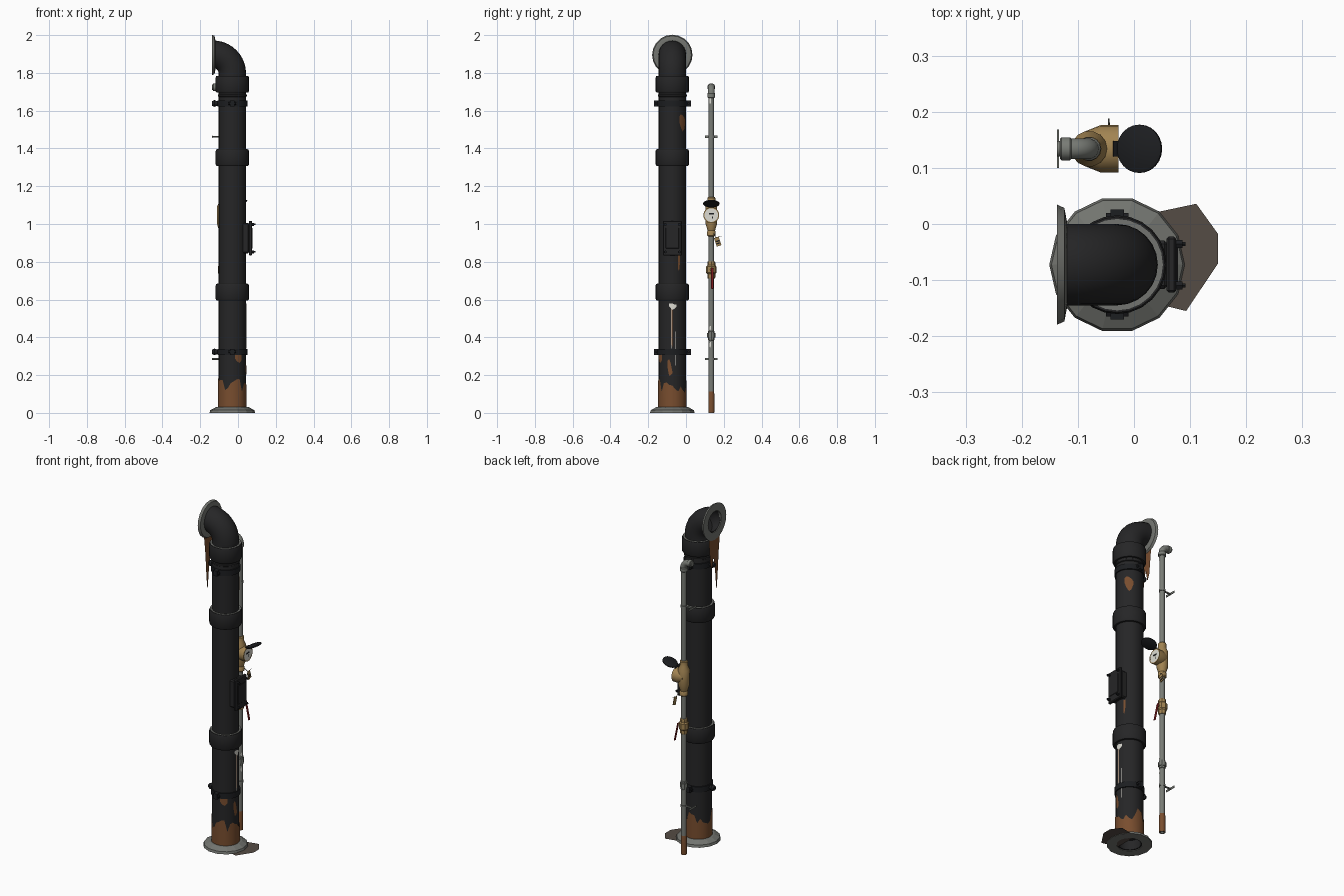
import bpy, math, random
from mathutils import Vector

if "Cube" in bpy.data.objects:
    bpy.data.objects.remove(bpy.data.objects["Cube"])
random.seed(4)
R = math.radians

def material(name, c):
    m = bpy.data.materials.new(name)
    m.diffuse_color = (*c, 1)
    m.use_nodes = True
    m.node_tree.nodes["Principled BSDF"].inputs["Base Color"].default_value = m.diffuse_color
    return m

BLACK = material("black iron", (.019, .019, .020))
DARK = material("black plastic", (.012, .013, .015))
GREY = material("galvanised grey", (.19, .20, .18))
MORTAR = material("mortar grey", (.17, .175, .16))
BRASS = material("brass", (.36, .23, .085))
RUST = material("rust", (.19, .075, .028))
STAIN = material("damp stain", (.09, .072, .058))
WHITE = material("off white", (.72, .71, .65))
RED = material("red handle", (.30, .015, .018))

def mesh(name, verts, faces, mat, smooth=True):
    me = bpy.data.meshes.new(name)
    me.from_pydata([tuple(v) for v in verts], [], faces)
    me.materials.append(mat)
    ob = bpy.data.objects.new(name, me)
    bpy.context.collection.objects.link(ob)
    if smooth:
        bpy.context.view_layer.objects.active = ob
        ob.select_set(True)
        bpy.ops.object.shade_smooth_by_angle(angle=R(35))
        ob.select_set(False)
    return ob

def skin(rings, n, closed=False):
    """Quads between successive rings of n points, with end caps or a closed loop."""
    k, f = len(rings), []
    for i in range(k if closed else k - 1):
        a, b = i * n, (i + 1) % k * n
        f += [(a + j, a + (j + 1) % n, b + (j + 1) % n, b + j) for j in range(n)]
    if not closed:
        f += [tuple(reversed(range(n))), tuple(range((k - 1) * n, k * n))]
    return [p for r in rings for p in r], f

def lathe(name, prof, loc, mat, axis=(0, 0, 1), n=24, closed=False, smooth=True):
    q = Vector((0, 0, 1)).rotation_difference(Vector(axis).normalized())
    rings = [[q @ Vector((r * math.cos(2 * math.pi * j / n), r * math.sin(2 * math.pi * j / n), z)) + Vector(loc)
              for j in range(n)] for r, z in prof]
    return mesh(name, *skin(rings, n, closed), mat, smooth)

def rod(name, a, b, r, mat, n=8):
    d = Vector(b) - Vector(a)
    return lathe(name, [(r, 0), (r, d.length)], a, mat, d, n)

def box(name, lo, hi, mat, bevel=0):
    v = [(x, y, z) for x in (lo[0], hi[0]) for y in (lo[1], hi[1]) for z in (lo[2], hi[2])]
    f = [(0, 1, 3, 2), (4, 6, 7, 5), (0, 4, 5, 1), (2, 3, 7, 6), (0, 2, 6, 4), (1, 5, 7, 3)]
    ob = mesh(name, v, f, mat, False)
    if bevel:
        m = ob.modifiers.new("bevel", 'BEVEL')
        m.width, m.segments = bevel, 1
    return ob

def elbow(name, c, bend, steps, mat, n=24):
    """Quarter bend in the xz plane; steps are (angle, radius)."""
    rings = []
    for t, r in steps:
        e = Vector((math.cos(R(t)), 0, math.sin(R(t))))
        rings.append([Vector(c) + e * (bend + r * math.cos(2 * math.pi * j / n))
                      + Vector((0, -r * math.sin(2 * math.pi * j / n), 0)) for j in range(n)])
    return mesh(name, *skin(rings, n), mat)

def patch(name, c, r, cols, mat):
    """Paint-thin curved plate on a pipe; cols are (angle, low z, high z)."""
    v, f = [], []
    for a, lo, hi in cols:
        p = (c[0] + r * math.cos(R(a)), c[1] + r * math.sin(R(a)))
        v += [(*p, lo), (*p, hi)]
    for i in range(len(cols) - 1):
        f.append((2 * i, 2 * i + 2, 2 * i + 3, 2 * i + 1))
    return mesh(name, v, f, mat)

# --- large drain stack ---
PX, PY, PR, WALL = -.03, -.0725, .0725, -.137
P = (PX, PY)
lathe("drain_pipe", [(.06, .06), (.06, .004), (PR, .004), (PR, 1.8)], (PX, PY, 0), BLACK)
lathe("base_collar", [(.068, .001), (.121, 0), (.117, .014), (.088, .03), (.068, .03)],
      (PX, PY, 0), MORTAR, n=14, closed=True, smooth=False)
for i, z in enumerate((.595, 1.307, 1.695)):
    lathe(f"pipe_hub_{i}", [(.07, 0), (.083, 0), (.088, .008), (.088, .08), (.085, .088), (.079, .088), (.07, .08)],
          (PX, PY, z), BLACK, closed=True)
    lathe(f"hub_caulking_{i}", [(.071, .08), (.0815, .08), (.0815, .0895), (.071, .0895)],
          (PX, PY, z), MORTAR, closed=True)
lathe("upper_pipe_bead", [(.071, 0), (.077, .004), (.077, .012), (.071, .016)], (PX, PY, 1.672), BLACK)
elbow("top_elbow", (-.132, PY, 1.797), .102, [(t, PR) for t in range(0, 91, 9)]
      + [(90, .061), (70, .061), (45, .061)], BLACK)
lathe("wall_flange", [(.061, 0), (.107, 0), (.101, .013), (.074, .018), (.061, .014)],
      (WALL, PY, 1.895), MORTAR, (1, 0, 0), n=20, closed=True)

# pipe clamps with ears, bolts and wall stems
for i, z in enumerate((.323, 1.638)):
    lathe(f"clamp_band_{i}", [(.071, -.016), (.079, -.016), (.079, .016), (.071, .016)], (PX, PY, z), DARK, closed=True)
    for s in (-1, 1):
        y = PY + s * .086
        box(f"clamp_ear_{i}_{s}", (PX - .012, y - .012, z - .016), (PX + .012, y + .012, z + .016), DARK)
        rod(f"clamp_bolt_{i}_{s}", (PX - .02, y, z), (PX + .02, y, z), .007, DARK, 6)
    lathe(f"clamp_stem_{i}", [(.012, 0), (.018, .012), (.011, .03), (.011, .045)], (WALL, PY, z), DARK, (1, 0, 0), 10)

# access hatch with corner bolts
HZ = .925
box("hatch_neck", (PX + .03, PY - .043, HZ - .08), (.06, PY + .043, HZ + .08), BLACK, .006)
box("hatch_door", (.058, PY - .05, HZ - .092), (.075, PY + .05, HZ + .092), BLACK, .004)
box("hatch_panel", (.074, PY - .035, HZ - .055), (.078, PY + .035, HZ + .055), BLACK, .002)
for s in (-1, 1):
    for t in (-1, 1):
        rod(f"hatch_bolt_{s}_{t}", (.07, PY + s * .037, HZ + t * .073), (.086, PY + s * .037, HZ + t * .073), .008, DARK, 6)
        rod(f"hatch_stud_{s}_{t}", (.084, PY + s * .037, HZ + t * .073), (.092, PY + s * .037, HZ + t * .073), .004, DARK, 6)

# rust, limescale and damp
patch("base_rust", P, .0762, [(a, .02, .145 if a in (0, 360) else random.uniform(.105, .19))
                              for a in range(0, 361, 12)], RUST)
RP = PR + .0015
patch("rust_patch_high", P, RP, [(30, 1.54, 1.57), (38, 1.51, 1.58), (48, 1.49, 1.575), (58, 1.50, 1.565), (66, 1.53, 1.55)], RUST)
patch("rust_patch_low", P, RP, [(-20, .24, .275), (-13, .195, .285), (-6, .20, .26), (0, .21, .22)], RUST)
patch("rust_patch_front", P, RP, [(-78, .285, .307), (-68, .27, .307), (-58, .265, .307), (-48, .28, .307)], RUST)
patch("hatch_rust_streak", P, RP, [(25, .76, .835), (29, .75, .835), (33, .79, .835)], RUST)
patch("limescale_patch", P, RP, [(-14, .565, .578), (-7, .555, .58), (0, .545, .58), (8, .55, .575), (17, .56, .575)], WHITE)
patch("limescale_streak_a", P, RP, [(-6, .34, .56), (-2.5, .34, .56)], WHITE)
patch("limescale_streak_b", P, RP, [(13, .25, .43), (16, .25, .43)], WHITE)
patch("rust_streak", P, RP, [(-2.5, .36, .55), (1, .345, .55)], RUST)
mesh("wall_rust_drip", [(WALL + .003, y, z) for y, z in
     ((-.125, 1.81), (-.02, 1.81), (-.035, 1.66), (-.05, 1.62), (-.065, 1.69), (-.08, 1.6), (-.092, 1.48), (-.102, 1.56), (-.112, 1.7))],
     [tuple(range(9))], RUST, False)
mesh("floor_damp_stain", [(x, y, .002) for x, y in
     ((.0, .0), (.045, .022), (.111, .036), (.15, -.018), (.15, -.07), (.093, -.155), (.06, -.147), (.0, -.12))],
     [tuple(reversed(range(8)))], STAIN, False)

# --- small water pipe ---
WX, WY = -.08, .134
W = (WX, WY)
lathe("water_pipe", [(.009, .02), (.009, 0), (.0145, 0), (.0145, 1.70)], (WX, WY, 0), GREY, n=14)
lathe("water_pipe_rust", [(.0145, .001), (.0165, .001), (.0165, .10), (.0145, .112)], (WX, WY, 0), RUST, n=14, closed=True)
lathe("elbow_socket_low", [(.017, 0), (.021, .003), (.021, .022), (.018, .026)], (WX, WY, 1.668), GREY, n=14)
elbow("water_elbow", (-.112, WY, 1.692), .032, [(t, .0185) for t in range(0, 91, 15)], GREY, 14)
lathe("elbow_socket_wall", [(.018, 0), (.021, .003), (.021, .018), (.018, .021)], (-.132, WY, 1.724), GREY, (1, 0, 0), 14)
rod("wall_stub", (WALL, WY, 1.724), (-.125, WY, 1.724), .0145, GREY, 14)
lathe("pipe_union", [(.0145, -.026), (.018, -.024), (.018, -.012), (.022, -.012), (.022, .012), (.018, .012), (.018, .022), (.0145, .024)],
      (WX, WY, .41), GREY, n=8)
for i, z in enumerate((.285, 1.462)):
    lathe(f"bracket_ring_{i}", [(.0145, -.006), (.018, -.006), (.018, .006), (.0145, .006)], (WX, WY, z), GREY, n=14, closed=True)
    rod(f"bracket_stem_{i}", (WALL, WY, z), (WX - .016, WY, z), .005, GREY)
    box(f"bracket_plate_{i}", (WALL, WY - .034, z - .006), (WALL + .003, WY + .034, z + .006), GREY)
for i, (z, h) in enumerate(((1.635, .035), (.435, .025), (.345, .03))):
    patch(f"pipe_limescale_{i}", W, .0155, [(-45, z + .01, z + h - .01), (-25, z, z + h), (-5, z + .008, z + h)], WHITE)

# stop valve with red lever
lathe("valve_body", [(.019, .712), (.021, .718), (.021, .735), (.027, .742), (.027, .775), (.021, .782), (.021, .797), (.019, .802)],
      (WX, WY, 0), BRASS, n=8, smooth=False)
rod("valve_stem", (WX, WY, .757), (-.046, WY, .757), .009, BRASS)
lever = box("valve_lever", (-.003, -.006, -.102), (.003, .008, .01), RED, .002)
lever.location, lever.rotation_euler = (-.045, WY + .004, .757), (0, R(-12), 0)

# water meter
lathe("meter_body", [(.018, .935), (.023, .94), (.023, .96), (.02, .965), (.031, 1.0), (.032, 1.09), (.022, 1.112), (.022, 1.138), (.018, 1.143)],
      (WX, WY, 0), BRASS, n=14)
MZ = 1.047
lathe("meter_case", [(.03, -.03), (.042, 0), (.042, .032), (.036, .032), (.036, .029)], (-.06, WY, MZ), BRASS, (1, 0, 0))
lathe("meter_dial", [(.037, 0), (.037, .003)], (-.0315, WY, MZ), WHITE, (1, 0, 0))
box("dial_window", (-.03, WY - .012, MZ + .003), (-.0275, WY + .014, MZ + .011), DARK)
box("dial_pointer", (-.03, WY + .004, MZ - .019), (-.0275, WY + .009, MZ - .006), DARK)
rod("lid_hinge", (-.032, WY - .014, 1.09), (-.032, WY + .014, 1.09), .005, DARK)
lathe("meter_lid", [(.039, -.004), (.043, -.002), (.043, .003), (.038, .006)], (.010, WY, 1.107), DARK, (-.4, 0, .92))

# hanging tag on a wire
rod("tag_wire", (WX + .02, WY + .012, .95), (-.046, .160, .928), .0016, GREY, 6)
rod("tag_wire_tail", (-.046, .160, .928), (-.045, .188, .935), .0012, GREY, 6)
tag = box("meter_tag", (-.0015, -.013, -.024), (.0015, .013, .024), BRASS)
tag.location, tag.rotation_euler = (-.045, .168, .907), (R(18), 0, 0)
for k in (-.01, .002):
    mark = box("tag_mark", (.001, -.009, k - .003), (.0025, .009, k + .004), DARK)
    mark.location, mark.rotation_euler = tag.location, tag.rotation_euler
